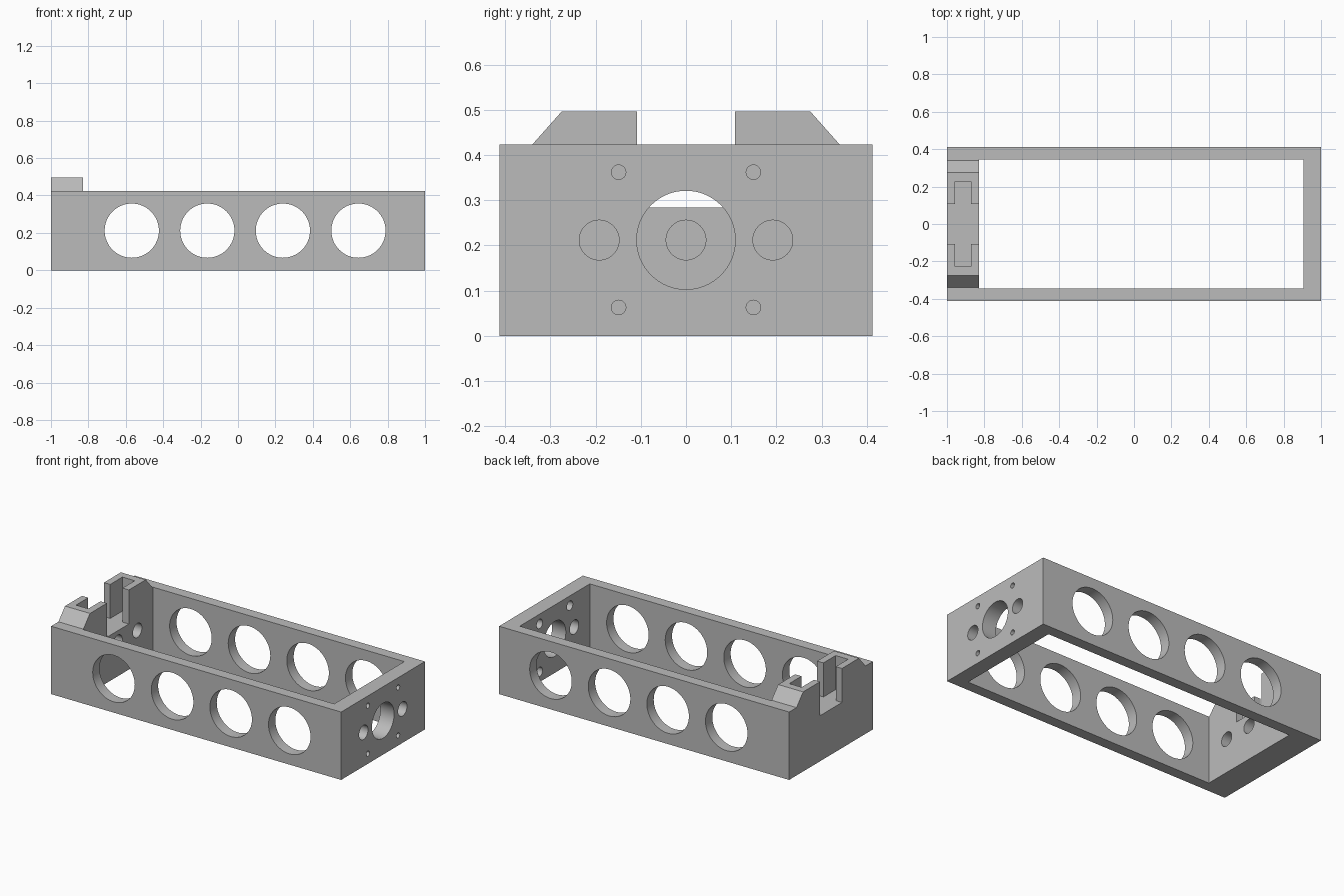
import bpy
import bmesh
from mathutils import Matrix

if "Cube" in bpy.data.objects:
    bpy.data.objects.remove(bpy.data.objects["Cube"])

HALF_Y, HEIGHT = 0.4125, 0.423
BLOCK_X, WALL_X = -0.828, 0.905      # inner faces of the two ends
MID_Z, FLOOR_Z = 0.212, 0.284

grey = bpy.data.materials.new("light_grey")
grey.diffuse_color = (0.5, 0.5, 0.5, 1)
grey.use_nodes = True
grey.node_tree.nodes["Principled BSDF"].inputs["Base Color"].default_value = grey.diffuse_color


def finish(name, bm):
    bmesh.ops.recalc_face_normals(bm, faces=bm.faces)
    mesh = bpy.data.meshes.new(name)
    bm.to_mesh(mesh)
    bm.free()
    mesh.materials.append(grey)
    obj = bpy.data.objects.new(name, mesh)
    bpy.context.collection.objects.link(obj)
    return obj


def prism(name, points, axis, lo, hi):
    """Extrude a closed profile along x (points are y, z) or z (points are x, y)."""
    bm = bmesh.new()
    place = (lambda a, b: (lo, a, b)) if axis == 'X' else (lambda a, b: (a, b, lo))
    face = bm.faces.new([bm.verts.new(place(a, b)) for a, b in points])
    out = bmesh.ops.extrude_face_region(bm, geom=[face])
    move = (hi - lo, 0, 0) if axis == 'X' else (0, 0, hi - lo)
    bmesh.ops.translate(bm, vec=move,
                        verts=[g for g in out['geom'] if isinstance(g, bmesh.types.BMVert)])
    return finish(name, bm)


def box(name, x0, x1, y, z0, z1):
    return prism(name, [(x0, -y), (x1, -y), (x1, y), (x0, y)], 'Z', z0, z1)


def cylinder(name, axis, radius, centre, depth, sides=64):
    bm = bmesh.new()
    turn = Matrix.Rotation(1.5707963, 4, 'Y' if axis == 'X' else 'X')
    bmesh.ops.create_cone(bm, cap_ends=True, segments=sides, radius1=radius, radius2=radius,
                          depth=depth, matrix=Matrix.Translation(centre) @ turn)
    return finish(name, bm)


def combine(target, tool, operation='DIFFERENCE'):
    mod = target.modifiers.new("cut", 'BOOLEAN')
    mod.operation, mod.solver, mod.object = operation, 'EXACT', tool
    bpy.context.view_layer.objects.active = target
    bpy.ops.object.modifier_apply(modifier=mod.name)
    bpy.data.objects.remove(tool, do_unlink=True)


# Solid body with the chamfered raised top on the left end
frame = box("frame", -1, 1, HALF_Y, 0, HEIGHT)
raised = prism("raised_top", [(-0.34, 0.3), (0.34, 0.3), (0.34, HEIGHT), (0.275, 0.496),
                              (-0.275, 0.496), (-0.34, HEIGHT)], 'X', -1, -0.7)
combine(frame, raised, 'UNION')

# Open pocket through the middle
combine(frame, box("pocket", BLOCK_X, WALL_X, 0.345, -0.1, 0.7))

# Notch across the left end, with a narrow slot reaching into each tab
half = [(-1.1, -0.108), (-0.957, -0.108), (-0.957, -0.2285),
        (-0.872, -0.2285), (-0.872, -0.108), (-0.7, -0.108)]
combine(frame, prism("notch", half + [(x, -y) for x, y in reversed(half)], 'Z', FLOOR_Z, 0.7))

# Four large holes through both side rails
for i in range(4):
    combine(frame, cylinder("rail_hole", 'Y', 0.145, (-0.568 + 0.404 * i, 0, MID_Z), 1.2))

# Right end: shaft hole, two side holes, four counterbored screw holes
combine(frame, cylinder("shaft_hole", 'X', 0.109, (0.95, 0, MID_Z), 0.3))
for side in (-1, 1):
    combine(frame, cylinder("rod_hole", 'X', 0.044, (0.95, side * 0.192, MID_Z), 0.3, 40))
    for z in (0.063, 0.362):
        combine(frame, cylinder("screw_hole", 'X', 0.016, (0.95, side * 0.149, z), 0.3, 32))
        combine(frame, cylinder("counterbore", 'X', 0.029, (WALL_X, side * 0.149, z), 0.1, 32))

# Left end: three blind holes on the inner face
for y in (-0.192, 0, 0.192):
    combine(frame, cylinder("blind_hole", 'X', 0.044, (BLOCK_X, y, MID_Z), 0.22, 40))

# Smooth hole walls, sharp edges elsewhere
bpy.ops.object.select_all(action='DESELECT')
frame.select_set(True)
bpy.context.view_layer.objects.active = frame
bpy.ops.object.shade_smooth_by_angle()
